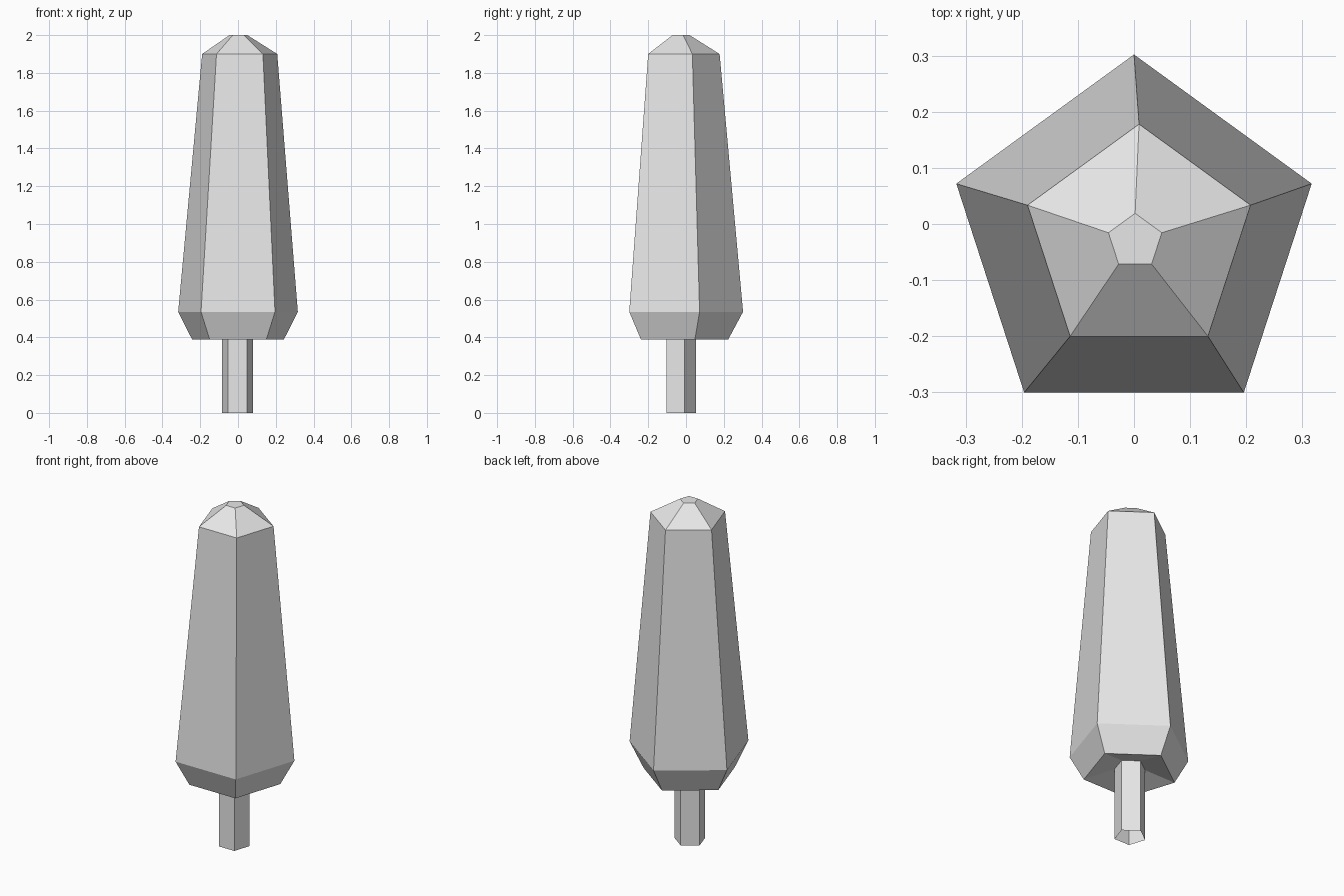
import bpy, bmesh, math

if "Cube" in bpy.data.objects:
    bpy.data.objects.remove(bpy.data.objects["Cube"])

SIDES = 5

grey = bpy.data.materials.new("light_grey")
grey.diffuse_color = (0.8, 0.8, 0.8, 1)
grey.use_nodes = True
grey.node_tree.nodes["Principled BSDF"].inputs["Base Color"].default_value = grey.diffuse_color


def loft(name, rings, cap_top=False):
    """Skin pentagon rings given as (z, radius, centre x, centre y), bottom to top."""
    bm = bmesh.new()
    loops = []
    for z, r, cx, cy in rings:
        angles = [math.pi / 2 + math.tau * i / SIDES for i in range(SIDES)]
        loops.append([bm.verts.new((cx + r * math.cos(a), cy + r * math.sin(a), z))
                      for a in angles])
    for low, high in zip(loops, loops[1:]):
        for i in range(SIDES):
            j = (i + 1) % SIDES
            bm.faces.new((low[i], low[j], high[j], high[i]))
    if cap_top:
        bm.faces.new(loops[-1])
    mesh = bpy.data.meshes.new(name)
    bm.to_mesh(mesh)
    bm.free()
    mesh.materials.append(grey)
    obj = bpy.data.objects.new(name, mesh)
    bpy.context.collection.objects.link(obj)
    return obj


# Trunk: straight five-sided tube, open at the ground
loft("trunk", [(0.0, 0.086, -0.002, -0.034), (0.43, 0.086, -0.002, -0.034)])

# Foliage: recessed underside, flared skirt, tapering body, bevelled crown
loft("foliage", [
    (0.43, 0.086, -0.002, -0.034),
    (0.388, 0.255, 0.0, -0.032),
    (0.535, 0.333, 0.0, -0.031),
    (1.90, 0.209, 0.009, -0.031),
    (2.00, 0.050, 0.002, -0.031),
], cap_top=True)
